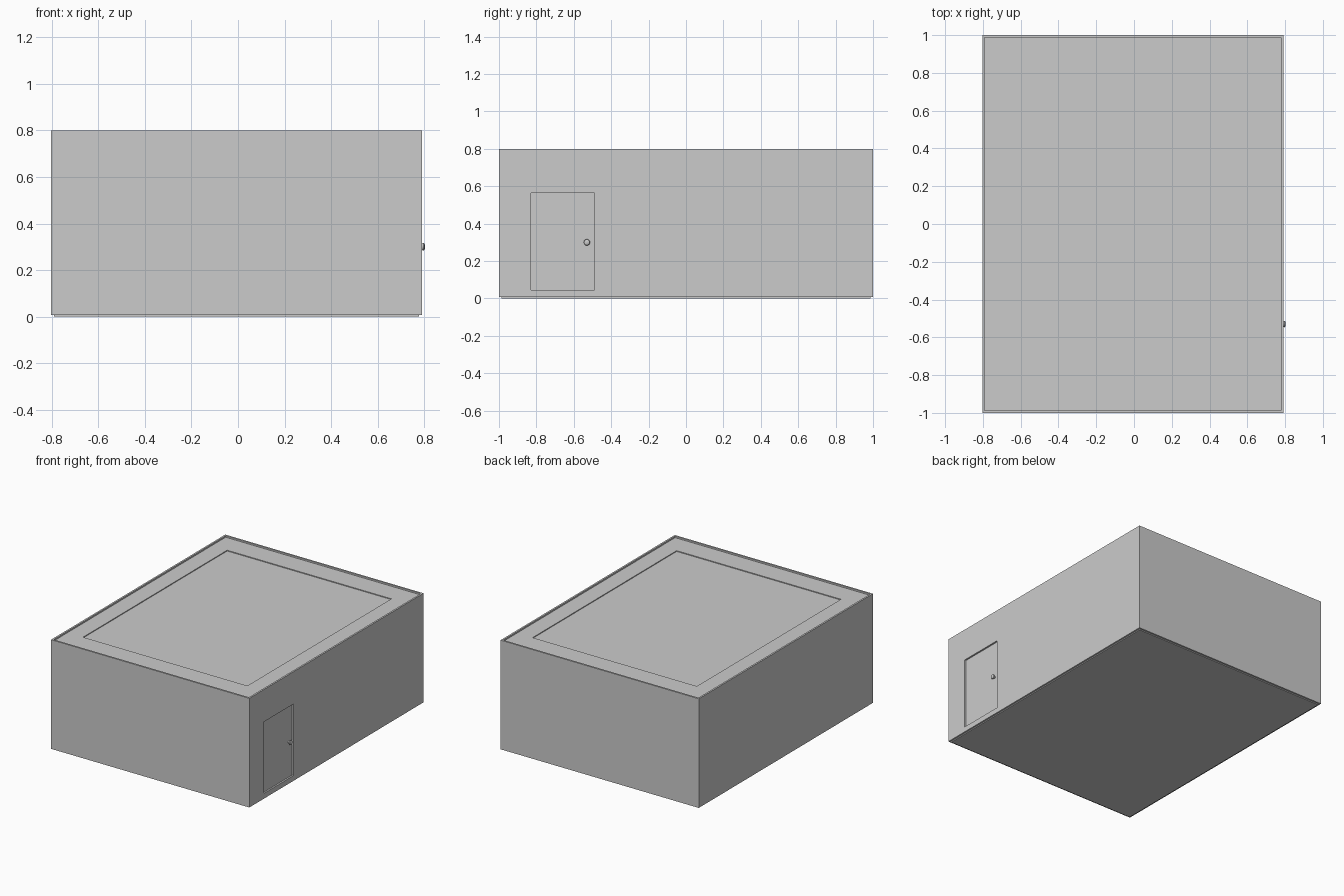
import bpy, bmesh, math
from mathutils import Matrix, Vector

if "Cube" in bpy.data.objects:
    bpy.data.objects.remove(bpy.data.objects["Cube"])

X0, X1, Y, Z0, Z1 = -0.803, 0.791, 1.0, 0.007, 0.8   # wall block limits
CX = (X0 + X1) / 2


def finish(bm, name):
    bmesh.ops.recalc_face_normals(bm, faces=bm.faces)
    mesh = bpy.data.meshes.new(name)
    bm.to_mesh(mesh)
    bm.free()
    ob = bpy.data.objects.new(name, mesh)
    bpy.context.collection.objects.link(ob)
    return ob


def box(name, lo, hi):
    lo, hi = Vector(lo), Vector(hi)
    bm = bmesh.new()
    bmesh.ops.create_cube(bm, size=1, matrix=Matrix.Translation((lo + hi) / 2)
                          @ Matrix.Diagonal((*(hi - lo), 1)))
    return finish(bm, name)


def step(bm, face, sx, sy, dz):
    """Inset a horizontal face by scale, then push it straight up or down."""
    def scale_and_move(f, kx, ky, d):
        c = f.calc_center_median()
        for v in f.verts:
            v.co = Vector((c.x + (v.co.x - c.x) * kx,
                           c.y + (v.co.y - c.y) * ky, c.z + d))
    for kx, ky, d in ((sx, sy, 0), (1, 1, dz)):
        new = bmesh.ops.extrude_discrete_faces(bm, faces=[face])
        face = new["faces"][0]
        scale_and_move(face, kx, ky, d)
    return face


# Building block: two shallow roof recesses, inset plinth below
bm = bmesh.new()
bmesh.ops.create_cube(bm, size=1, matrix=Matrix.Translation((CX, 0, (Z0 + Z1) / 2))
                      @ Matrix.Diagonal((X1 - X0, 2 * Y, Z1 - Z0, 1)))
bm.faces.ensure_lookup_table()
top = max(bm.faces, key=lambda f: f.calc_center_median().z)
bottom = min(bm.faces, key=lambda f: f.calc_center_median().z)
top = step(bm, top, 0.984, 0.987, -0.011)
step(bm, top, 0.842, 0.838, -0.006)
step(bm, bottom, 0.984, 0.987, -Z0)
building = finish(bm, "building")

# Door recess cut into the right wall
cutter = box("door_cutter", (X1 - 0.012, -0.83, 0.045), (X1 + 0.1, -0.49, 0.565))
cutter.hide_render = True
cutter.hide_set(True)
cut = building.modifiers.new("door_recess", 'BOOLEAN')
cut.object = cutter
cut.operation = 'DIFFERENCE'
cut.solver = 'EXACT'

# Door knob: lathe profile (distance from door, radius) around the x axis
profile = [(-0.002, 0.008), (0.008, 0.008), (0.012, 0.014), (0.017, 0.017),
           (0.021, 0.015), (0.024, 0.008)]
bm = bmesh.new()
n = 16
rings = [[bm.verts.new((X1 - 0.012 + d, -0.53 + r * math.cos(2 * math.pi * i / n),
                        0.3 + r * math.sin(2 * math.pi * i / n))) for i in range(n)]
         for d, r in profile]
for a, b in zip(rings, rings[1:]):
    for i in range(n):
        j = (i + 1) % n
        bm.faces.new((a[i], a[j], b[j], b[i]))
bm.faces.new(rings[0])
bm.faces.new(rings[-1])
knob = finish(bm, "door_knob")
bpy.context.view_layer.objects.active = knob
knob.select_set(True)
bpy.ops.object.shade_smooth_by_angle(angle=math.radians(40))
